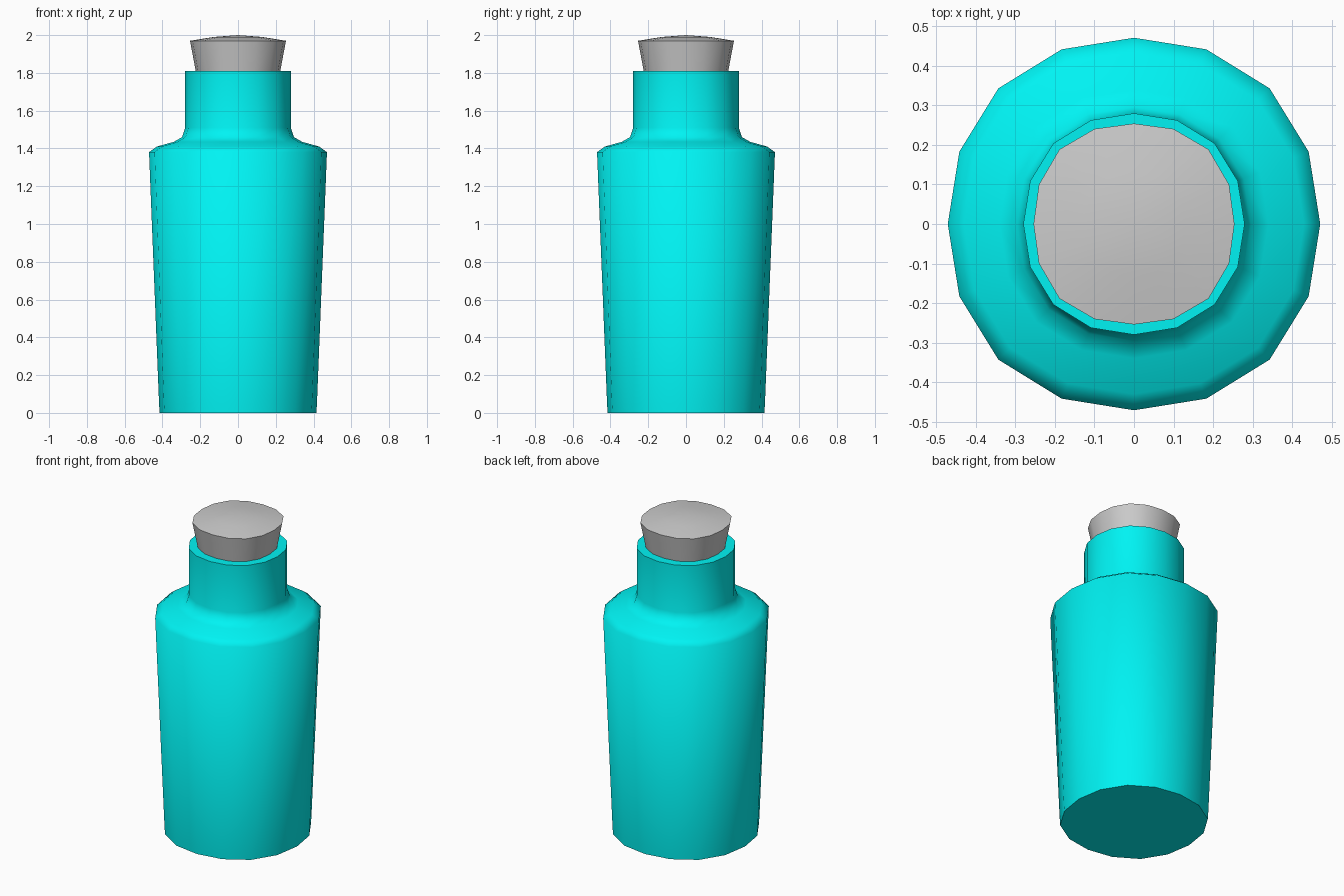
import bpy, bmesh
from math import sin, cos, tau

if "Cube" in bpy.data.objects:
    bpy.data.objects.remove(bpy.data.objects["Cube"])

SIDES = 16


def turned(name, profile, square):
    """Spin an (r, z) profile into a slightly squarish 16-sided solid; r = 0 makes a pole."""
    bm = bmesh.new()
    rings = []
    for r, z in profile:
        if r == 0:
            rings.append([bm.verts.new((0, 0, z))] * SIDES)
            continue
        ring = []
        for i in range(SIDES):
            a = tau * i / SIDES
            k = r * (1 + square * sin(2 * a) ** 2)
            ring.append(bm.verts.new((k * cos(a), k * sin(a), z)))
        rings.append(ring)
    for lo, hi in zip(rings, rings[1:]):
        for i in range(SIDES):
            j = (i + 1) % SIDES
            quad = [lo[i], lo[j], hi[j], hi[i]]
            bm.faces.new(list(dict.fromkeys(quad)))
    bmesh.ops.recalc_face_normals(bm, faces=bm.faces)
    mesh = bpy.data.meshes.new(name)
    bm.to_mesh(mesh)
    bm.free()
    obj = bpy.data.objects.new(name, mesh)
    bpy.context.collection.objects.link(obj)
    bpy.ops.object.select_all(action='DESELECT')
    obj.select_set(True)
    bpy.context.view_layer.objects.active = obj
    bpy.ops.object.shade_smooth_by_angle(angle=1.05)
    return obj


# Bottle: base, tapered body, shoulder, neck and flat lip
bottle = turned("bottle", [
    (0, 0), (0.415, 0), (0.418, 0.05), (0.471, 1.38), (0.43, 1.41),
    (0.34, 1.435), (0.296, 1.46), (0.28, 1.51), (0.28, 1.81),
    (0.21, 1.81), (0, 1.81)], 0.03)
glass = bpy.data.materials.new("cyan_glass")
glass.diffuse_color = (0.0, 0.9, 0.9, 1)
glass.use_nodes = True
glass.node_tree.nodes["Principled BSDF"].inputs["Base Color"].default_value = glass.diffuse_color
bottle.data.materials.append(glass)

# Stopper: flared plug with a gently domed top
turned("stopper", [
    (0, 1.79), (0.22, 1.79), (0.254, 1.97), (0.13, 1.99), (0, 2.0)], 0.05)
